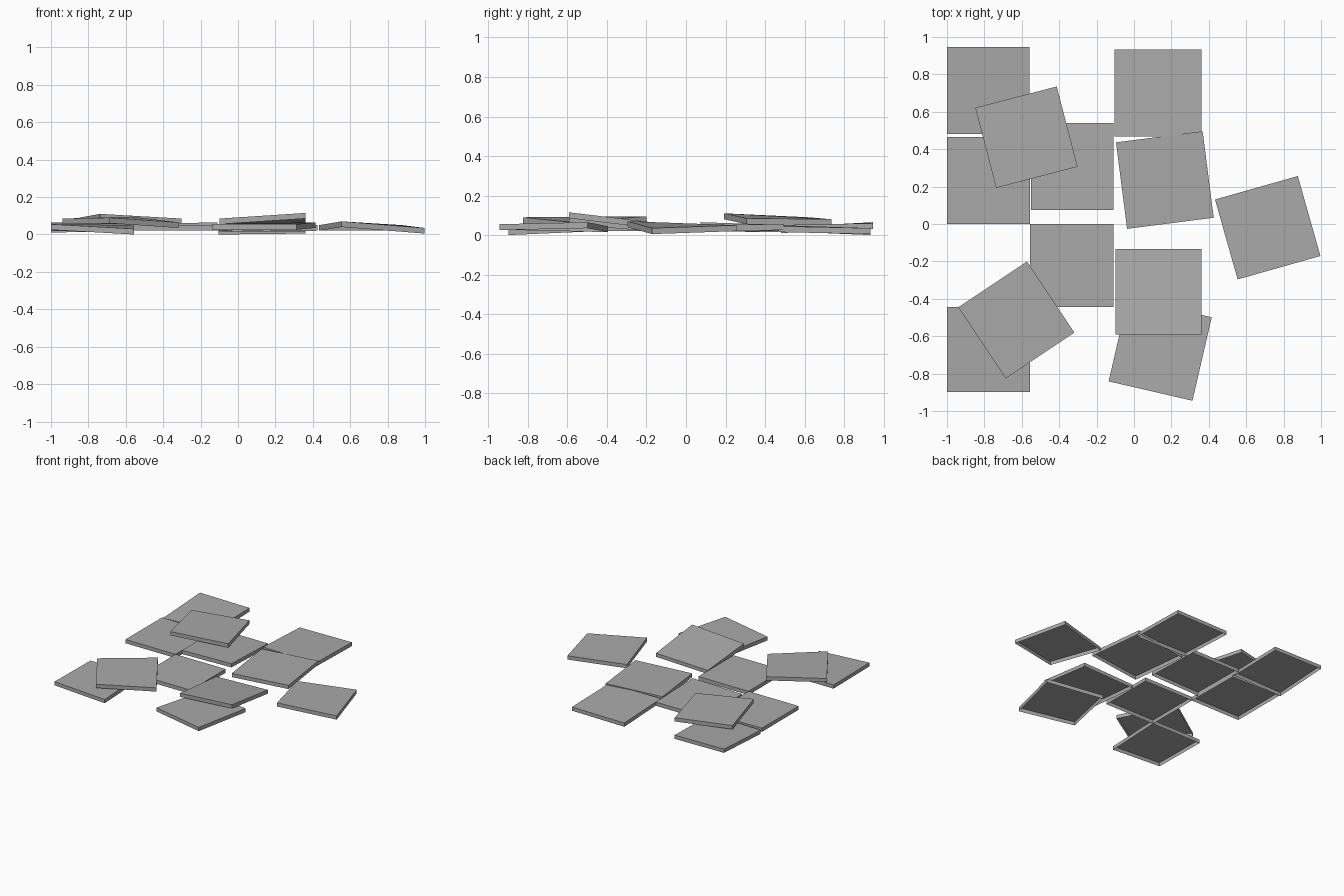
import bpy
import bmesh
from math import radians
from mathutils import Matrix, Vector

default_cube = bpy.data.objects.get("Cube")
if default_cube:
    bpy.data.objects.remove(default_cube, do_unlink=True)

THICKNESS = 0.03

# One plain stone colour for every slab
stone_grey = bpy.data.materials.new("stone_grey")
stone_grey.use_nodes = True
stone_colour = (0.4, 0.4, 0.4, 1)
stone_grey.diffuse_color = stone_colour
shader = next(node for node in stone_grey.node_tree.nodes if node.type == "BSDF_PRINCIPLED")
shader.inputs["Base Color"].default_value = stone_colour


def make_slab(name, centre, size, turn, corner_heights):
    """Thin warped slab, open underneath; heights run front left, front right, back right, back left."""
    rotation = Matrix.Rotation(radians(turn), 3, "Z")
    signs = ((-1, -1), (1, -1), (1, 1), (-1, 1))
    mesh_builder = bmesh.new()
    top_ring, bottom_ring = [], []
    for (side, depth), height in zip(signs, corner_heights):
        corner = rotation @ Vector((side * size[0] / 2, depth * size[1] / 2, 0))
        corner += Vector((centre[0], centre[1], height / 100))
        top_ring.append(mesh_builder.verts.new(corner))
        bottom_ring.append(mesh_builder.verts.new(corner - Vector((0, 0, THICKNESS))))
    # Top face and four rim walls
    mesh_builder.faces.new(top_ring)
    for index in range(len(top_ring)):
        following = (index + 1) % len(top_ring)
        mesh_builder.faces.new((bottom_ring[index], bottom_ring[following],
                                top_ring[following], top_ring[index]))
    mesh = bpy.data.meshes.new(name)
    mesh_builder.to_mesh(mesh)
    mesh_builder.free()
    mesh.materials.append(stone_grey)
    slab = bpy.data.objects.new(name, mesh)
    bpy.context.collection.objects.link(slab)
    return slab


# Slabs lying square on the ground
make_slab("back_right_slab", (-.78, .713), (.44, .465), 0, (4, 5, 6, 6.5))
make_slab("middle_right_slab", (-.778, .232), (.445, .465), 0, (5, 5, 4.5, 5))
make_slab("inner_back_slab", (-.33, .307), (.44, .465), 0, (5.5, 6.5, 5, 5))
make_slab("inner_front_slab", (-.333, -.222), (.445, .445), 0, (5, 5, 5, 5))
make_slab("front_right_slab", (-.778, -.672), (.445, .455), 0, (5.5, 3, 5, 5))
make_slab("back_left_slab", (.128, .7), (.465, .465), 0, (5, 4.5, 3.5, 3))

# Turned slabs resting on the ground
make_slab("middle_left_slab", (.165, .235), (.467, .466), 7.3, (4.5, 5, 5.5, 5))
make_slab("front_left_slab", (.14, -.67), (.46, .458), -13, (5.5, 5.5, 6.5, 4.5))
make_slab("outer_left_slab", (.715, -.02), (.46, .444), 15.8, (7, 3.5, 5, 5))

# Loose slabs lying on top of the others
make_slab("upper_back_slab", (-.575, .464), (.45, .443), 14.6, (11, 8.5, 8, 9))
make_slab("upper_front_slab", (-.629, -.513), (.442, .457), 33.7, (9, 6.5, 9.5, 8.5))
make_slab("upper_left_slab", (.13, -.363), (.46, .457), 0, (8.5, 11.5, 6, 4.5))
